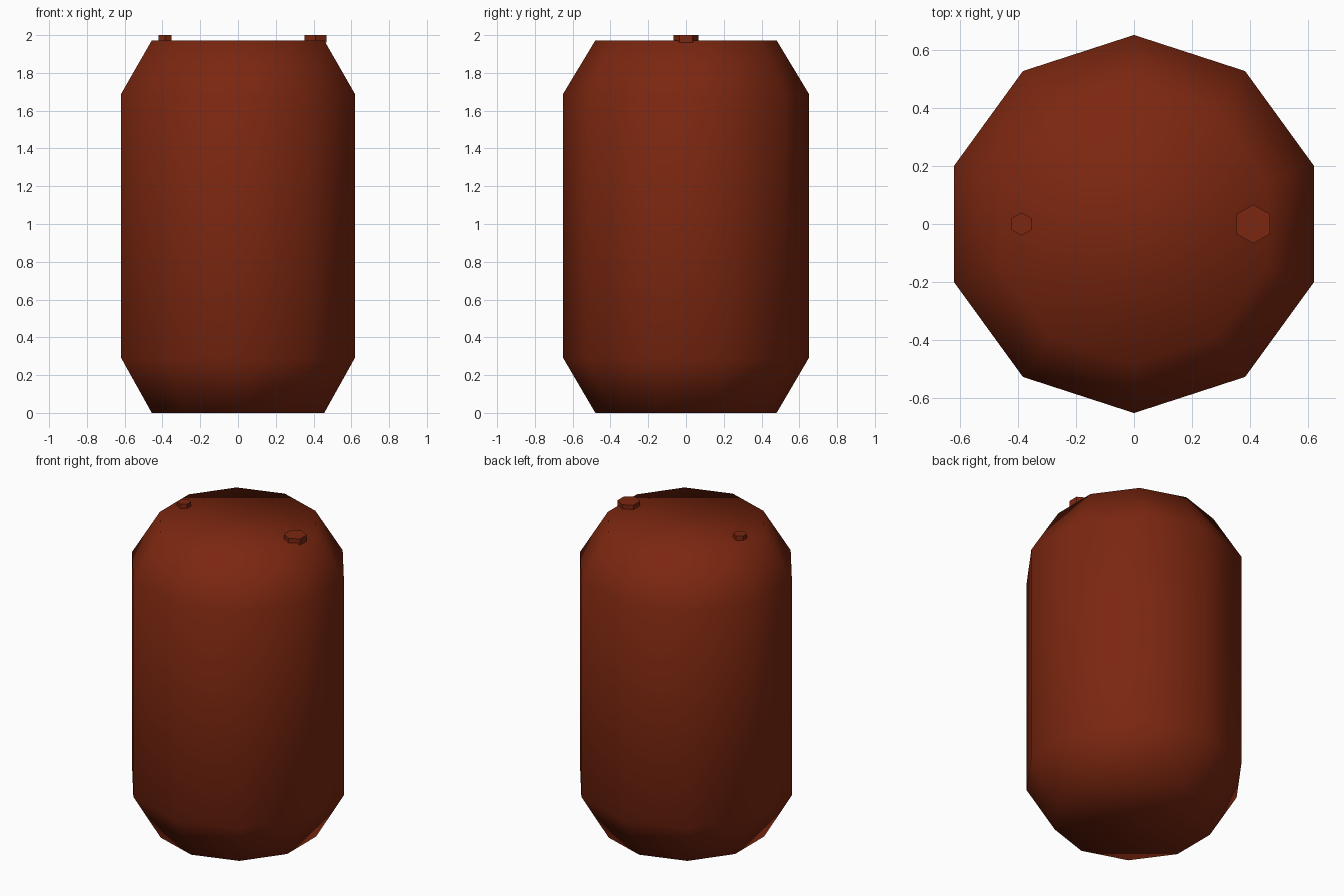
import bpy
import math

if "Cube" in bpy.data.objects:
    bpy.data.objects.remove(bpy.data.objects["Cube"], do_unlink=True)


def make_material(name, colour):
    mat = bpy.data.materials.new(name)
    mat.use_nodes = True
    mat.diffuse_color = colour
    mat.node_tree.nodes["Principled BSDF"].inputs["Base Color"].default_value = colour
    return mat


def lathe(name, profile, sides, mat, x=0.0, smooth=False):
    """Closed turned solid from (radius, height) rings, with a corner facing +y."""
    verts, faces = [], []
    for radius, z in profile:
        for i in range(sides):
            a = math.pi / 2 + math.tau * i / sides
            verts.append((radius * math.cos(a), radius * math.sin(a), z))
    for r in range(len(profile) - 1):
        for i in range(sides):
            a, b = r * sides + i, r * sides + (i + 1) % sides
            faces.append((a, b, b + sides, a + sides))
    faces.append(tuple(reversed(range(sides))))
    faces.append(tuple(range(len(verts) - sides, len(verts))))
    mesh = bpy.data.meshes.new(name)
    mesh.from_pydata(verts, [], faces)
    mesh.materials.append(mat)
    for p in mesh.polygons:
        p.use_smooth = smooth
    obj = bpy.data.objects.new(name, mesh)
    obj.location.x = x
    bpy.context.collection.objects.link(obj)
    return obj


rust_red = make_material("rust_red", (0.2, 0.02, 0.005, 1.0))

# Barrel body with chamfered ends, softly shaded all over
lathe("barrel_body", [(0.48, 0.0), (0.65, 0.29), (0.65, 1.69), (0.48, 1.972)],
      10, rust_red, smooth=True)

# Hexagonal bungs on the lid
for name, x, radius in (("large_bung", 0.41, 0.067), ("small_bung", -0.387, 0.04)):
    lathe(name, [(radius, 1.96), (radius, 2.0)], 6, rust_red, x=x)
